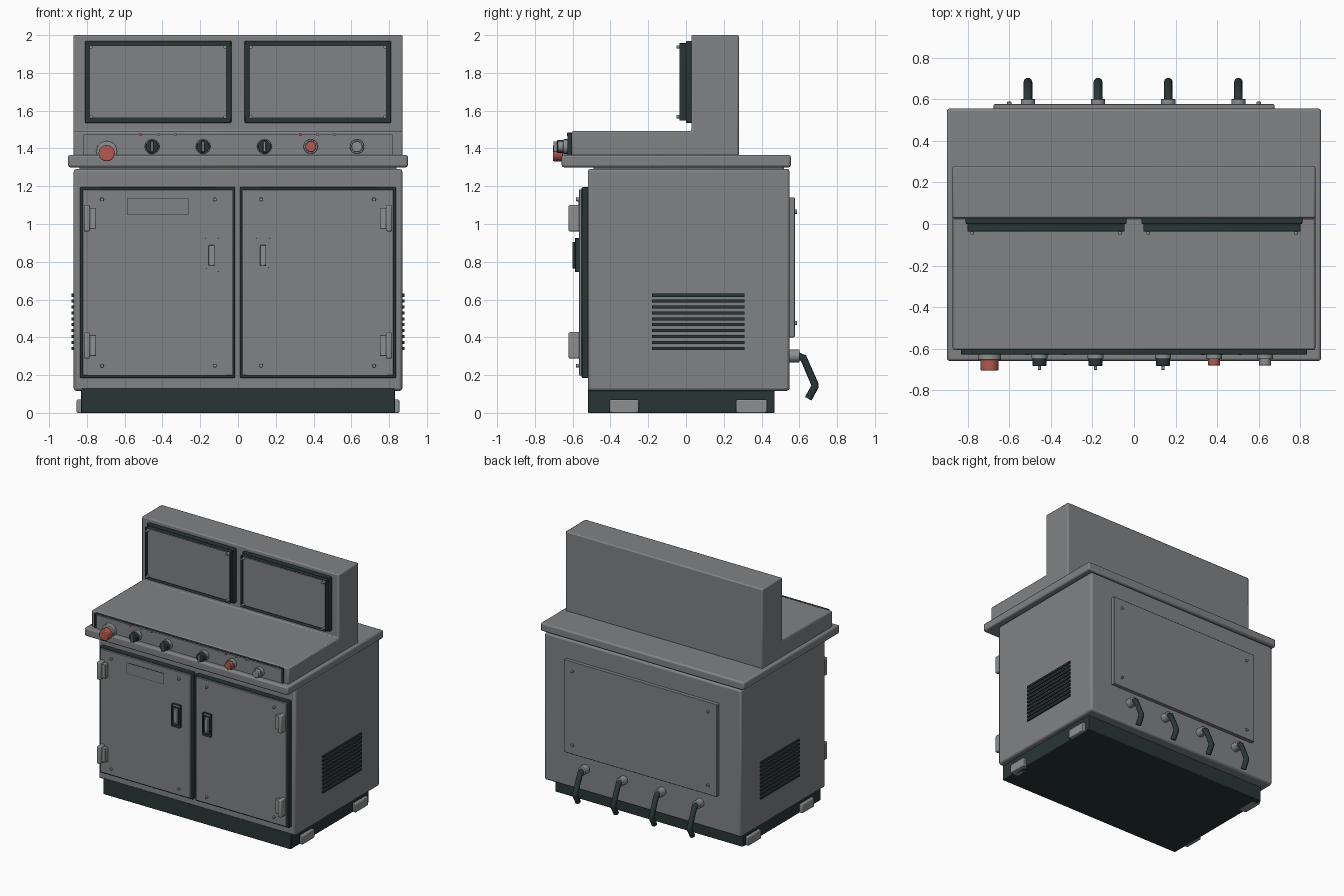
import bpy, bmesh, math
from mathutils import Vector

cube = bpy.data.objects.get("Cube")
if cube:
    bpy.data.objects.remove(cube, do_unlink=True)


def material(name, rgb):
    m = bpy.data.materials.new(name)
    m.use_nodes = True
    m.diffuse_color = (*rgb, 1)
    m.node_tree.nodes["Principled BSDF"].inputs["Base Color"].default_value = (*rgb, 1)
    return m


GREY = material("painted grey", (0.22, 0.225, 0.235))
LIGHT = material("light metal", (0.27, 0.275, 0.28))
DARK = material("dark rubber", (0.022, 0.036, 0.036))
RED = material("signal red", (0.45, 0.10, 0.08))


def finish(name, bm, mats, bevel=0.0, segments=2, smooth=True):
    bmesh.ops.recalc_face_normals(bm, faces=bm.faces)
    me = bpy.data.meshes.new(name)
    bm.to_mesh(me)
    bm.free()
    for m in mats:
        me.materials.append(m)
    ob = bpy.data.objects.new(name, me)
    bpy.context.collection.objects.link(ob)
    if bevel:
        mod = ob.modifiers.new("soft edges", 'BEVEL')
        mod.width, mod.segments = bevel, segments
        mod.limit_method = 'ANGLE'
    if smooth:
        bpy.ops.object.select_all(action='DESELECT')
        ob.select_set(True)
        bpy.context.view_layer.objects.active = ob
        bpy.ops.object.shade_smooth_by_angle(angle=math.radians(35))
    return ob


def box(name, x, y, z, mat, bevel=0.0):
    bm = bmesh.new()
    bmesh.ops.create_cube(bm, size=1)
    for v in bm.verts:
        v.co = Vector([(r[0] + r[1]) / 2 + c * (r[1] - r[0]) for c, r in zip(v.co, (x, y, z))])
    return finish(name, bm, [mat], bevel)


def frame(name, x, y, z, border):
    """Box whose front is an open rectangular border."""
    bm = bmesh.new()
    outer = [(x[0], z[0]), (x[1], z[0]), (x[1], z[1]), (x[0], z[1])]
    face = bm.faces.new([bm.verts.new((a, y[0], b)) for a, b in outer])
    bmesh.ops.inset_region(bm, faces=[face], thickness=border, use_boundary=True)
    bm.faces.remove(face)
    geo = bmesh.ops.extrude_face_region(bm, geom=bm.faces[:])["geom"]
    verts = [g for g in geo if isinstance(g, bmesh.types.BMVert)]
    bmesh.ops.translate(bm, verts=verts, vec=(0, y[1] - y[0], 0))
    return finish(name, bm, [DARK], 0.004)


def disc(name, x, z, r, y, mat, bevel=0.0, sides=24):
    """Cylinder lying along y."""
    bm = bmesh.new()
    bmesh.ops.create_cone(bm, cap_ends=True, segments=sides, radius1=r, radius2=r, depth=abs(y[1] - y[0]))
    for v in bm.verts:
        v.co = Vector((x + v.co.x, (y[0] + y[1]) / 2 + v.co.z, z + v.co.y))
    return finish(name, bm, [mat], bevel)


def profile(name, pts, x, mat, bevel):
    """Side outline in y, z extruded along x."""
    bm = bmesh.new()
    face = bm.faces.new([bm.verts.new((x[0], a, b)) for a, b in pts])
    geo = bmesh.ops.extrude_face_region(bm, geom=[face])["geom"]
    verts = [g for g in geo if isinstance(g, bmesh.types.BMVert)]
    bmesh.ops.translate(bm, verts=verts, vec=(x[1] - x[0], 0, 0))
    return finish(name, bm, [mat], bevel)


def span(s, a, b):
    return tuple(sorted((s * a, s * b)))


# Main body
box("cabinet", (-0.87, 0.87), (-0.52, 0.548), (0.117, 1.292), GREY, 0.014)
box("plinth", (-0.83, 0.83), (-0.52, 0.468), (0, 0.13), DARK, 0.005)
box("counter_neck", (-0.84, 0.84), (-0.49, 0.52), (1.27, 1.32), GREY)
box("countertop", (-0.9, 0.9), (-0.658, 0.555), (1.3, 1.366), GREY, 0.012)
profile("console_housing",
        [(-0.605, 1.36), (0.28, 1.36), (0.28, 2.0), (0.028, 2.0), (0.028, 1.492), (-0.605, 1.492)],
        (-0.872, 0.872), GREY, 0.009)

# Control strip
frame("control_strip_rim", (-0.832, 0.832), (-0.627, -0.6), (1.352, 1.485), 0.018)
box("control_strip", (-0.818, 0.818), (-0.62, -0.6), (1.36, 1.475), GREY)

# Emergency stop, selectors and push buttons
disc("stop_collar", -0.695, 1.385, 0.056, (-0.655, -0.615), LIGHT, 0.004)
disc("stop_button", -0.695, 1.375, 0.043, (-0.705, -0.65), RED, 0.006)
for x in (-0.455, -0.185, 0.14):
    disc("selector_collar", x, 1.41, 0.039, (-0.648, -0.615), LIGHT, 0.003)
    disc("selector_knob", x, 1.41, 0.034, (-0.682, -0.64), DARK, 0.003)
    box("selector_grip", (x - 0.007, x + 0.007), (-0.702, -0.675), (1.382, 1.438), LIGHT, 0.002)
for x, mat in ((0.385, RED), (0.63, LIGHT)):
    disc("button_collar", x, 1.41, 0.038, (-0.65, -0.615), LIGHT, 0.003)
    disc("push_button", x, 1.41, 0.029, (-0.68, -0.645), mat, 0.003)
for x, mat in ((-0.515, RED), (-0.42, LIGHT), (-0.33, LIGHT),
               (0.33, RED), (0.42, LIGHT), (0.51, LIGHT)):
    disc("indicator_lamp", x, 1.473, 0.008, (-0.63, -0.615), mat, sides=12)

for s in (-1, 1):
    # Monitors
    mid = s * 0.423
    box("monitor_gasket", span(s, 0.035, 0.81), (-0.0, 0.034), (1.535, 1.97), DARK, 0.006)
    frame("monitor_bezel", span(s, 0.045, 0.8), (-0.035, 0.005), (1.547, 1.957), 0.02)
    box("monitor_screen", span(s, 0.06, 0.785), (-0.022, 0.005), (1.56, 1.945), GREY)
    for dx in (-0.355, 0.355):
        for z in (1.568, 1.937):
            disc("monitor_screw", mid + dx, z, 0.009, (-0.05, -0.02), LIGHT, sides=12)

    # Doors
    inner = 0.015 if s < 0 else 0.01
    box("door_gasket", span(s, inner, 0.836), (-0.552, -0.515), (0.185, 1.195), DARK, 0.005)
    box("door_panel", span(s, inner + 0.012, 0.824), (-0.567, -0.54), (0.197, 1.183), GREY, 0.004)
    for x in (0.123, 0.72):
        for z in (0.25, 1.13):
            disc("door_screw", s * x, z, 0.01, (-0.582, -0.56), LIGHT, 0.002, 12)

    # Handles
    hx = 0.14 if s < 0 else 0.133
    frame("handle_surround", span(s, hx - 0.036, hx + 0.036), (-0.587, -0.56), (0.745, 0.925), 0.022)
    frame("handle_rim", span(s, hx - 0.03, hx + 0.03), (-0.602, -0.58), (0.765, 0.905), 0.014)
    box("handle_paddle", span(s, hx - 0.016, hx + 0.016), (-0.594, -0.56), (0.78, 0.888), LIGHT, 0.003)

    # Hinges
    for z in (0.357, 1.03):
        box("hinge_leaf", span(s, 0.752, 0.79), (-0.602, -0.56), (z - 0.056, z + 0.056), LIGHT, 0.004)
        box("hinge_body", span(s, 0.784, 0.816), (-0.622, -0.55), (z - 0.07, z + 0.07), LIGHT, 0.008)

    # Side vents and feet
    for i in range(10):
        z = 0.342 + i * 0.0312
        box("vent_slat", span(s, 0.86, 0.882), (-0.18, 0.31), (z - 0.008, z + 0.008), DARK)
    for y in ((-0.405, -0.25), (0.265, 0.43)):
        box("foot", span(s, 0.78, 0.854), y, (0, 0.07), LIGHT, 0.006)

# Name plate
box("blank_plate_edge", (-0.587, -0.263), (-0.569, -0.56), (1.048, 1.137), DARK)
box("blank_plate", (-0.584, -0.266), (-0.57, -0.561), (1.051, 1.134), GREY)

# Rear access panel
box("rear_panel", (-0.675, 0.675), (0.54, 0.576), (0.4, 1.14), GREY, 0.004)
for x in (-0.6, 0.6):
    for z in (0.475, 1.065):
        disc("rear_panel_screw", x, z, 0.011, (0.57, 0.588), LIGHT, 0.002, 12)

# Cable glands and hanging cables
for x in (-0.51, -0.173, 0.165, 0.502):
    disc("cable_gland", x, 0.302, 0.034, (0.54, 0.602), LIGHT, 0.004)
    curve = bpy.data.curves.new("cable", 'CURVE')
    curve.dimensions = '3D'
    curve.bevel_depth, curve.bevel_resolution = 0.021, 3
    curve.use_fill_caps = True
    path = [(0.59, 0.302), (0.622, 0.29), (0.683, 0.15), (0.683, 0.14), (0.647, 0.075)]
    spline = curve.splines.new('POLY')
    spline.points.add(len(path) - 1)
    for p, (y, z) in zip(spline.points, path):
        p.co = (x, y, z, 1)
    curve.materials.append(DARK)
    ob = bpy.data.objects.new("cable", curve)
    bpy.context.collection.objects.link(ob)
